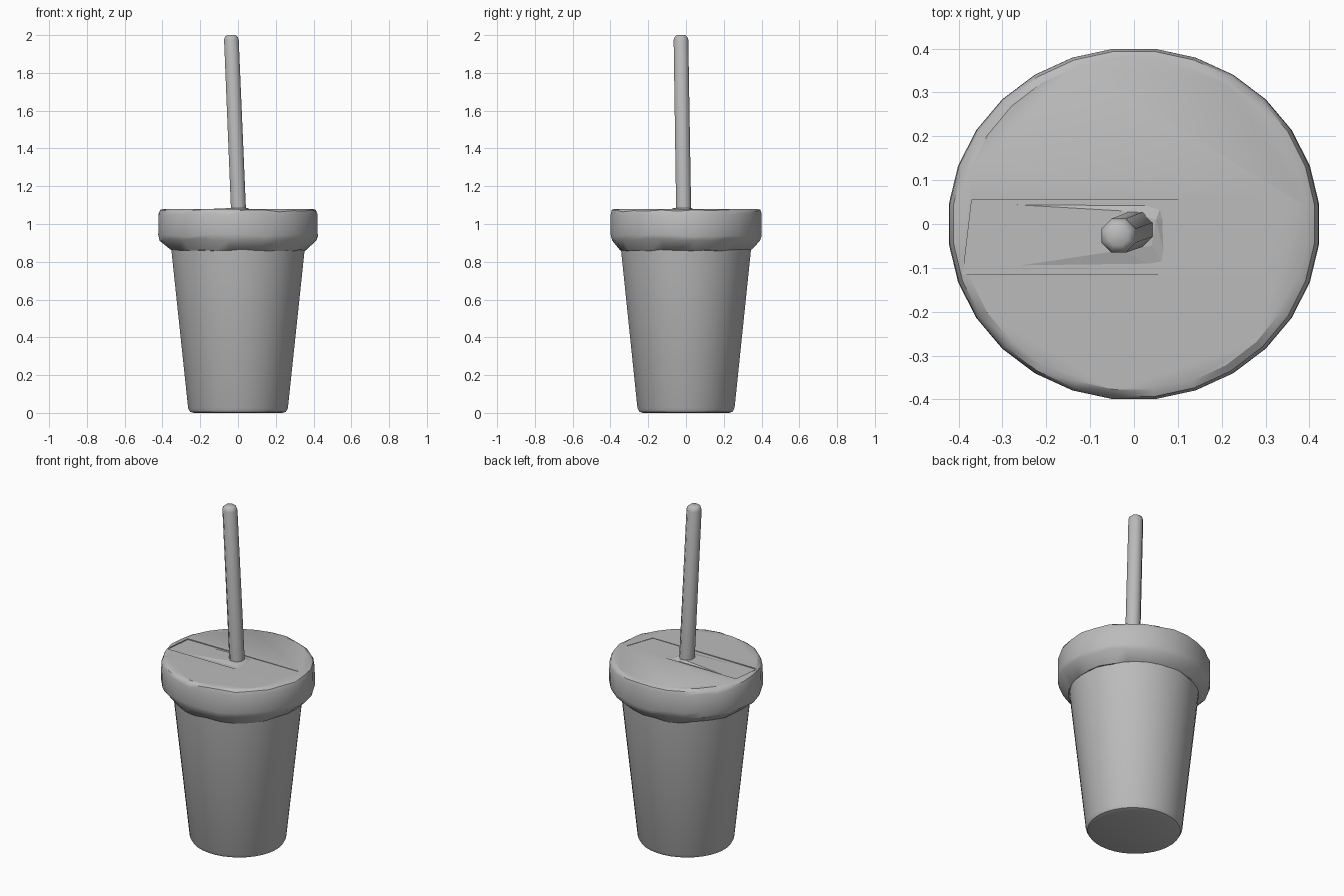
import bpy, bmesh, math, random
from mathutils import Vector

random.seed(4)
if "Cube" in bpy.data.objects:
    bpy.data.objects.remove(bpy.data.objects["Cube"], do_unlink=True)

grey = bpy.data.materials.new("plain grey")
grey.use_nodes = True
COLOUR = (0.5, 0.5, 0.5, 1)
grey.diffuse_color = COLOUR
grey.node_tree.nodes["Principled BSDF"].inputs["Base Color"].default_value = COLOUR


def finish(name, bm, angle=None):
    bmesh.ops.recalc_face_normals(bm, faces=bm.faces)
    mesh = bpy.data.meshes.new(name)
    bm.to_mesh(mesh)
    bm.free()
    mesh.materials.append(grey)
    obj = bpy.data.objects.new(name, mesh)
    bpy.context.collection.objects.link(obj)
    if angle:
        bpy.ops.object.select_all(action='DESELECT')
        obj.select_set(True)
        bpy.context.view_layer.objects.active = obj
        bpy.ops.object.shade_smooth_by_angle(angle=math.radians(angle))
    return obj


def loft(name, rings, sides, angle, jitter=0):
    """Skin a stack of ellipses (cx, cy, z, rx, ry) and cap both ends."""
    bm = bmesh.new()
    loops = []
    for i, (cx, cy, z, rx, ry) in enumerate(rings):
        loop = []
        for k in range(sides):
            a = math.tau * (k + 0.5) / sides
            dz = random.uniform(-jitter, jitter) if 0 < i < len(rings) - 1 else 0
            loop.append(bm.verts.new((cx + rx * math.cos(a), cy + ry * math.sin(a), z + dz)))
        loops.append(loop)
    for low, high in zip(loops, loops[1:]):
        for k in range(sides):
            n = (k + 1) % sides
            bm.faces.new((low[k], low[n], high[n], high[k]))
    bm.faces.new(loops[0])
    bm.faces.new(loops[-1])
    return finish(name, bm, angle)


def hull(name, points):
    bm = bmesh.new()
    for p in points:
        bm.verts.new(p)
    bmesh.ops.convex_hull(bm, input=bm.verts)
    return finish(name, bm)


# Tapered cup with a softened foot
loft("cup", [(0, 0, 0, .235, .23), (0, 0, .006, .255, .248), (0, 0, .025, .265, .258),
             (0, 0, .87, .355, .346)], 36, 35)

# Thick lid with a slightly uneven moulded rim
lid = loft("lid", [(0, 0, .858, .345, .335), (0, 0, .863, .36, .352), (0, 0, .917, .418, .394),
                   (0, 0, .94, .425, .402), (0, 0, 1.05, .423, .402), (0, 0, 1.07, .414, .396),
                   (0, 0, 1.08, .395, .38)], 28, 30, .007)

# Shallow tapered channel across the lid
cutter = hull("channel_cutter", [(x, y, z) for x, y, z in (
    (-.39, -.115, 1.074), (.3, -.115, 1.078), (-.37, .055, 1.074), (.36, .055, 1.078),
    (-.39, -.115, 1.12), (.3, -.115, 1.12), (-.37, .055, 1.12), (.36, .055, 1.12))])
cutter.hide_render = True
cutter.hide_viewport = True
cut = lid.modifiers.new("channel", 'BOOLEAN')
cut.operation = 'DIFFERENCE'
cut.object = cutter

# Low wedge rising from the left of the channel to the straw
hull("channel_wedge", [(-.36, -.11, 1.07), (-.37, .05, 1.07), (.08, -.113, 1.07), (.075, .015, 1.07),
                       (.065, .05, 1.07), (-.03, -.06, 1.085), (.04, -.05, 1.085),
                       (.05, .01, 1.085), (-.03, .03, 1.085)])

# Leaning straw with a rounded tip
base, tip = Vector((.004, -.012, 1.04)), Vector((-.036, -.027, 2))
rings = []
for z, r in ((1.04, .043), (1.975, .042), (1.99, .037), (2, .024)):
    c = base.lerp(tip, (z - base.z) / (tip.z - base.z))
    rings.append((c.x, c.y, z, r, r))
loft("straw", rings, 8, 50)
